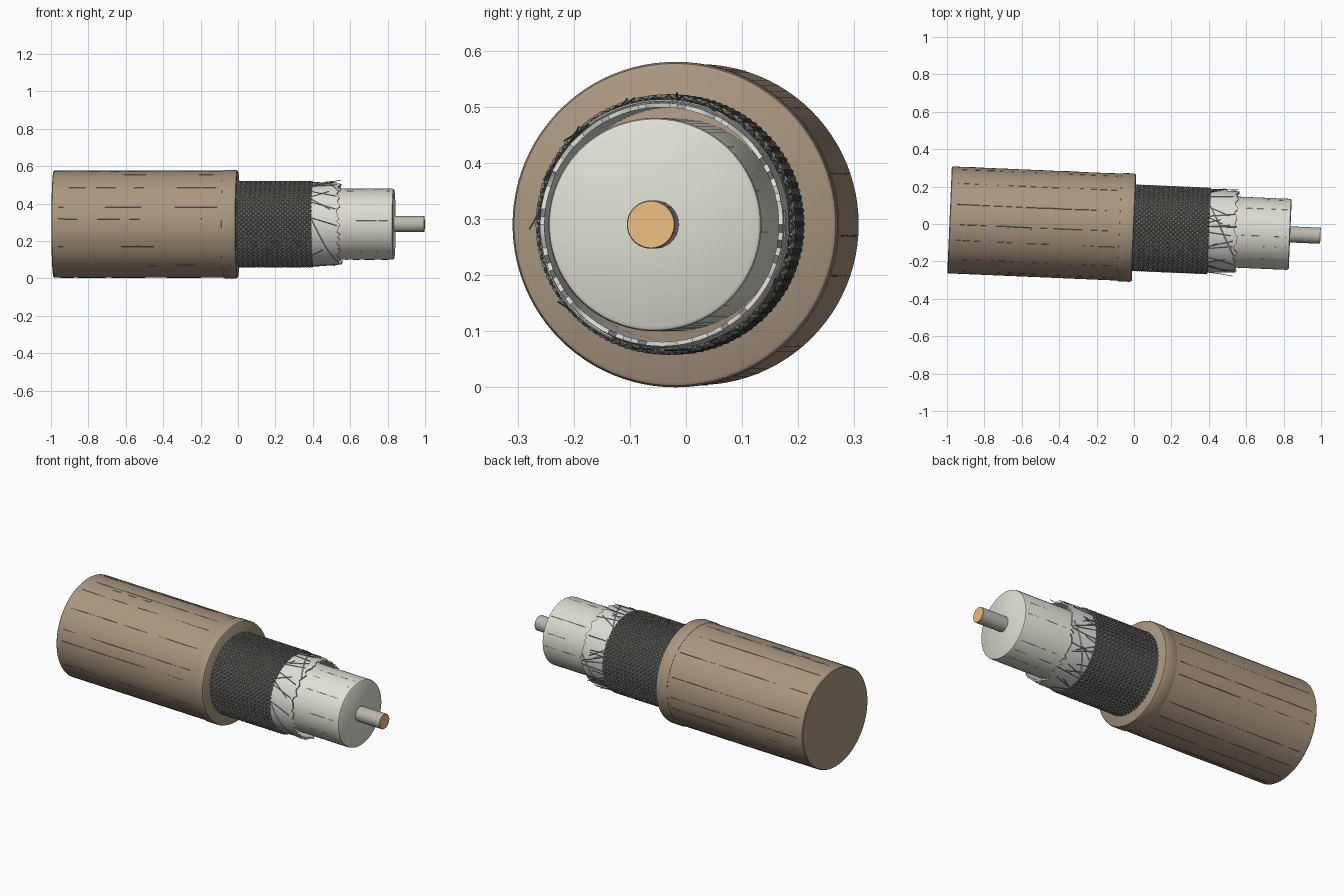
import bpy, bmesh, math, random
from mathutils import Matrix, Vector

if "Cube" in bpy.data.objects:
    bpy.data.objects.remove(bpy.data.objects["Cube"])

random.seed(7)
# Cable axis runs along local +X, turned slightly about Z
PLACE = Matrix.Translation((0, -0.02, 0.29)) @ Matrix.Rotation(math.radians(-2.45), 4, 'Z')


def material(name, rgb):
    m = bpy.data.materials.new(name)
    m.diffuse_color = (*rgb, 1)
    m.use_nodes = True
    m.node_tree.nodes["Principled BSDF"].inputs["Base Color"].default_value = m.diffuse_color
    return m


def pt(s, r, a):
    return Vector((s, r * math.cos(a), r * math.sin(a)))


def finish(name, bm, mats):
    bmesh.ops.recalc_face_normals(bm, faces=bm.faces)
    me = bpy.data.meshes.new(name)
    bm.to_mesh(me)
    bm.free()
    me.transform(PLACE)
    for m in mats:
        me.materials.append(m)
    me.shade_smooth()
    me.set_sharp_from_angle(angle=math.radians(35))
    ob = bpy.data.objects.new(name, me)
    bpy.context.collection.objects.link(ob)
    return ob


def lathe(name, profile, mats, n=96, closed=False, ragged=None):
    """Turn (position, radius) points round the axis; open profiles get end caps."""
    bm = bmesh.new()
    off = [random.uniform(-0.012, 0.012) for _ in range(n)]
    rings = []
    for s, r in profile:
        rings.append([bm.verts.new(pt(s + (off[i] if ragged and s > ragged else 0), r,
                                      math.tau * i / n)) for i in range(n)])
    pairs = list(zip(rings, rings[1:])) + ([(rings[-1], rings[0])] if closed else [])
    for a, b in pairs:
        for i in range(n):
            j = (i + 1) % n
            bm.faces.new((a[i], a[j], b[j], b[i]))
    if not closed:
        bm.faces.new(rings[0])
        bm.faces.new(rings[-1]).material_index = len(mats) - 1
    return finish(name, bm, mats)


def wires(name, paths, radius, mat):
    """Thin four-sided wires along paths of (position, radius, angle)."""
    bm = bmesh.new()
    for path in paths:
        rings = []
        p = [pt(*q) for q in path]
        for k, (s, r, a) in enumerate(path):
            t = (p[min(k + 1, len(p) - 1)] - p[max(k - 1, 0)]).normalized()
            out = pt(0, 1, a)
            out = (out - t * out.dot(t)).normalized()
            side = t.cross(out)
            rings.append([bm.verts.new(p[k] + d * radius) for d in (out, side, -out, -side)])
        for a, b in zip(rings, rings[1:]):
            for i in range(4):
                bm.faces.new((a[i], a[(i + 1) % 4], b[(i + 1) % 4], b[i]))
        bm.faces.new(rings[0])
        bm.faces.new(rings[-1])
    return finish(name, bm, [mat])


brown = material("jacket_brown", (0.40, 0.31, 0.22))
dark = material("streak_brown", (0.22, 0.17, 0.12))
print_grey = material("print_grey", (0.30, 0.33, 0.36))
braid_grey = material("braid_grey", (0.22, 0.22, 0.20))
foil_white = material("foil_silver", (0.72, 0.72, 0.69))
cream = material("dielectric_cream", (0.75, 0.74, 0.66))
tin = material("tinned_metal", (0.50, 0.48, 0.43))
copper = material("copper", (0.85, 0.52, 0.22))

# Outer jacket and its cut-end collar
lathe("jacket", [(-0.987, 0.282), (-0.983, 0.286), (-0.02, 0.286), (-0.02, 0.2)], [brown])
lathe("jacket_collar", [(-0.08, 0.280), (-0.077, 0.287), (-0.068, 0.290), (-0.014, 0.290),
                        (-0.004, 0.287), (0, 0.281)], [brown])

# Fine lengthwise streaks on the jacket
angles = [math.tau * (i + random.uniform(-0.3, 0.3)) / 16 for i in range(16)]
wires("jacket_streaks", [[(-0.95 + 0.085 * k, 0.2848 + random.uniform(-0.0012, 0.0008),
                           a + random.uniform(-0.004, 0.004)) for k in range(11)]
                         for a in angles], 0.0022, dark)

# Printed dashes on top of the jacket
bm = bmesh.new()
for s in (-0.765, -0.66, -0.565):
    bmesh.ops.create_cube(bm, size=1, matrix=Matrix.Translation((s, -0.04, 0.283))
                          @ Matrix.Rotation(0.14, 4, 'X') @ Matrix.Diagonal((0.05, 0.012, 0.004, 1)))
finish("jacket_marks", bm, [print_grey])

# Braid sleeve with woven wires over it
lathe("braid_sleeve", [(-0.01, 0.222), (0.4, 0.222), (0.4, 0.214), (-0.01, 0.214)],
      [braid_grey], closed=True)
N, TWIST, LEN, STEPS = 60, 1.6, 0.4, 90
paths = []
for d in (1, -1):
    for i in range(N):
        paths.append([(LEN * k / STEPS,
                       0.2255 + d * 0.003 * math.cos(N * TWIST * k / STEPS),
                       math.tau * i / N + d * TWIST * k / STEPS) for k in range(STEPS + 1)])
wires("braid_wires", paths, 0.0040, braid_grey)

# Foil wrap with a ragged end
lathe("foil_wrap", [(-0.01, 0.219), (0.4, 0.221), (0.5, 0.219), (0.545, 0.217), (0.545, 0.209),
                    (-0.01, 0.209)], [foil_white], closed=True, ragged=0.53)

# Foil overlap seam and frayed strands
seams = [[(0.40 + 0.14 * k / 20, 0.2205, a + 1.3 * k / 20) for k in range(21)]
         for a in (0.9, 3.0, 5.1)]
wires("foil_seams", seams, 0.0025, foil_white)
frays = []
for i in range(36):
    a, drift = math.tau * random.random(), random.uniform(-0.3, 0.3)
    length, lift = random.uniform(0.05, 0.16), random.uniform(0.0, 0.014)
    frays.append([(0.395 + length * k / 5, 0.2235 + lift * (k / 5) ** 2, a + drift * k / 5)
                  for k in range(6)])
wires("frayed_strands", frays, 0.0016, braid_grey)

# Dielectric core with faint streaks
lathe("dielectric", [(-0.03, 0.19), (0.825, 0.19), (0.832, 0.188), (0.836, 0.182)], [cream])
wires("dielectric_streaks", [[(0.575 + 0.03 * k, 0.1890 + random.uniform(-0.001, 0.0006), a)
                              for k in range(9)] for a in angles[::2] + angles[1::4]], 0.0016, tin)

# Centre conductor: tinned side, copper cut face
lathe("centre_conductor", [(0.8, 0.043), (0.996, 0.043), (0.998, 0.0415)], [tin, copper], n=48)
